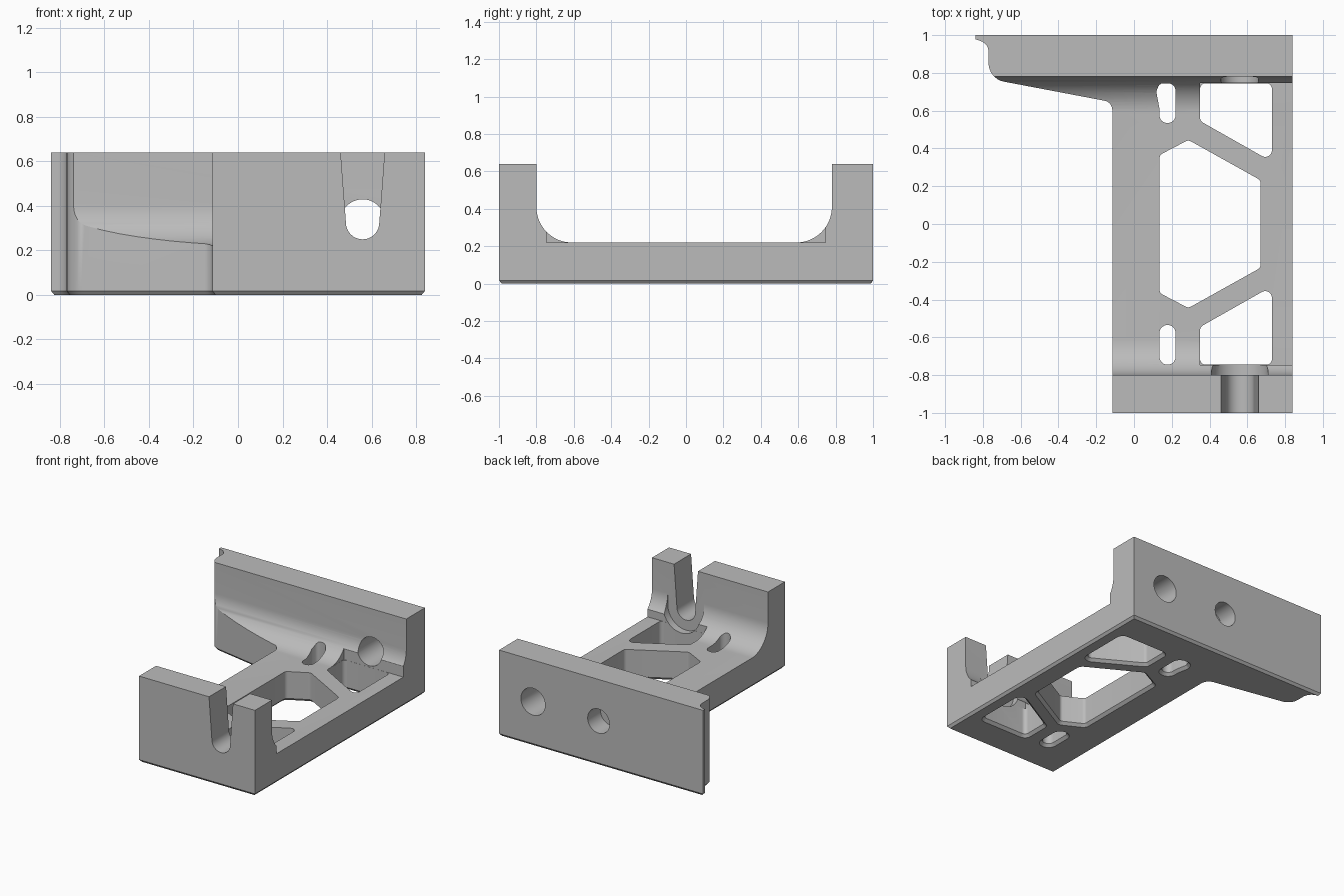
import bpy
import bmesh
import math
from mathutils import Vector

if "Cube" in bpy.data.objects:
    bpy.data.objects.remove(bpy.data.objects["Cube"])

grey = bpy.data.materials.new("plain grey")
grey.use_nodes = True
GREY = (0.5, 0.5, 0.5, 1)
grey.diffuse_color = GREY
grey.node_tree.nodes["Principled BSDF"].inputs["Base Color"].default_value = GREY


def rounded(corners, steps=8):
    """Outline from (a, b) or (a, b, radius) corners, counter-clockwise."""
    out = []
    for i, c in enumerate(corners):
        p = Vector(c[:2])
        if len(c) < 3:
            out.append(p)
            continue
        u = (Vector(corners[i - 1][:2]) - p).normalized()
        v = (Vector(corners[(i + 1) % len(corners)][:2]) - p).normalized()
        half = u.angle(v) / 2
        centre = p + (u + v).normalized() * c[2] / math.sin(half)
        reach = c[2] / math.tan(half)
        a = (p + u * reach - centre).normalized()
        b = (p + v * reach - centre).normalized()
        out += [centre + a.slerp(b, k / steps).normalized() * c[2] for k in range(steps + 1)]
    return out


def grown(pts, d):
    """Outline pushed outward by d."""
    out = []
    for i, p in enumerate(pts):
        e = (p - pts[i - 1]).normalized()
        f = (pts[(i + 1) % len(pts)] - p).normalized()
        m, n = Vector((e.y, -e.x)), Vector((f.y, -f.x))
        out.append(p + (m + n) * d / (1 + m.dot(n)))
    return out


def arc(cx, cy, r, start, end, steps=16):
    angles = [math.radians(start + (end - start) * k / steps) for k in range(steps + 1)]
    return [Vector((cx + r * math.cos(t), cy + r * math.sin(t))) for t in angles]


PLACE = {"x": lambda p, h: (h, p.x, p.y),
         "y": lambda p, h: (p.x, h, p.y),
         "z": lambda p, h: (p.x, p.y, h)}


def prism(name, pts, levels, axis="z"):
    """Solid through (height, growth) levels along an axis."""
    bm = bmesh.new()
    rings = [[bm.verts.new(PLACE[axis](p, h)) for p in (grown(pts, d) if d else pts)]
             for h, d in levels]
    n = len(pts)
    for low, high in zip(rings, rings[1:]):
        for i in range(n):
            j = (i + 1) % n
            bm.faces.new((low[i], low[j], high[j], high[i]))
    bm.faces.new(rings[0][::-1])
    bm.faces.new(rings[-1])
    bm.normal_update()
    bmesh.ops.recalc_face_normals(bm, faces=bm.faces)
    mesh = bpy.data.meshes.new(name)
    bm.to_mesh(mesh)
    bm.free()
    mesh.materials.append(grey)
    obj = bpy.data.objects.new(name, mesh)
    bpy.context.collection.objects.link(obj)
    return obj


# Bracket footprint with a chamfered underside
footprint = rounded([(-.115, -1), (.84, -1), (.84, 1), (-.84, 1), (-.84, .978),
                     (-.77, .955, .06), (-.77, .769, .1), (-.115, .645, .05)])
bracket = prism("bracket", footprint, [(0, -.015), (.018, 0), (.64, 0)])
cutters = []

# Channel between the two walls, with filleted floor
FLOOR, R = .22, .19
channel = ([Vector((-.8, .8))] + arc(-.8 + R, FLOOR + R, R, 180, 270)
           + arc(.78 - R, FLOOR + R, R, 270, 360) + [Vector((.78, .8))])
cutters.append(prism("channel_cutter", channel, [(-1, 0), (1, 0)], "x"))

# Flat pocket that trims the fillets beside the outer windows
pocket = rounded([(.349, -.746), (.95, -.746), (.95, .746), (.349, .746)])
cutters.append(prism("pocket_cutter", pocket, [(FLOOR + .0005, 0), (.45, 0)]))

# Floor windows, flared at the underside
hexagon = [(.135, .365, .03), (.135, -.365, .03), (.288, -.445, .03),
           (.67, -.232, .03), (.67, .232, .03), (.288, .445, .03)]
corner = [(.35, .545, .03), (.73, .33, .035), (.73, .745, .03), (.35, .745, .03)]
slot = [(.135, .535, .04), (.22, .535, .04), (.22, .745, .04), (.135, .745, .03),
        (.118, .7, .02), (.135, .61)]
front_slot = [(.135, -.745, .042), (.22, -.745, .042), (.22, -.535, .042), (.135, -.535, .042)]
front_corner = [(c[0], -c[1], c[2]) for c in reversed(corner)]
for shape in (hexagon, corner, front_corner, slot, front_slot):
    cutters.append(prism("window_cutter", rounded(shape),
                         [(-.01, .03), (.02, 0), (.7, 0)]))

# Tapered notch in the front wall and its U-shaped counterbore
HX, HZ = .56, .325
notch = arc(HX, HZ, .075, 180, 360) + [Vector((HX + .103, .7)), Vector((HX - .103, .7))]
cutters.append(prism("notch_cutter", notch, [(-1.1, 0), (-.74, 0)], "y"))
seat = arc(HX, HZ, .15, 180, 360) + [Vector((HX + .15, .6)), Vector((HX - .15, .6))]
cutters.append(prism("counterbore_cutter", seat, [(-.8, 0), (-.7, 0)], "y"))

# Through hole and blind hole in the back wall
for x, r, depth in ((HX, .1, .4), (.02, .09, .15)):
    circle = arc(x, HZ + .005, r, 0, 360, 40)[:-1]
    cutters.append(prism("hole_cutter", circle, [(1 - depth, 0), (1.1, 0)], "y"))

# Carve everything out, then remove the cutters
bpy.context.view_layer.objects.active = bracket
for cutter in cutters:
    cutter.hide_render = True
    mod = bracket.modifiers.new("cut", "BOOLEAN")
    mod.operation = "DIFFERENCE"
    mod.solver = "EXACT"
    mod.object = cutter
    bpy.ops.object.modifier_apply(modifier=mod.name)
    bpy.data.objects.remove(cutter)

bpy.ops.object.select_all(action="DESELECT")
bracket.select_set(True)
bpy.ops.object.shade_smooth_by_angle(angle=math.radians(30))
